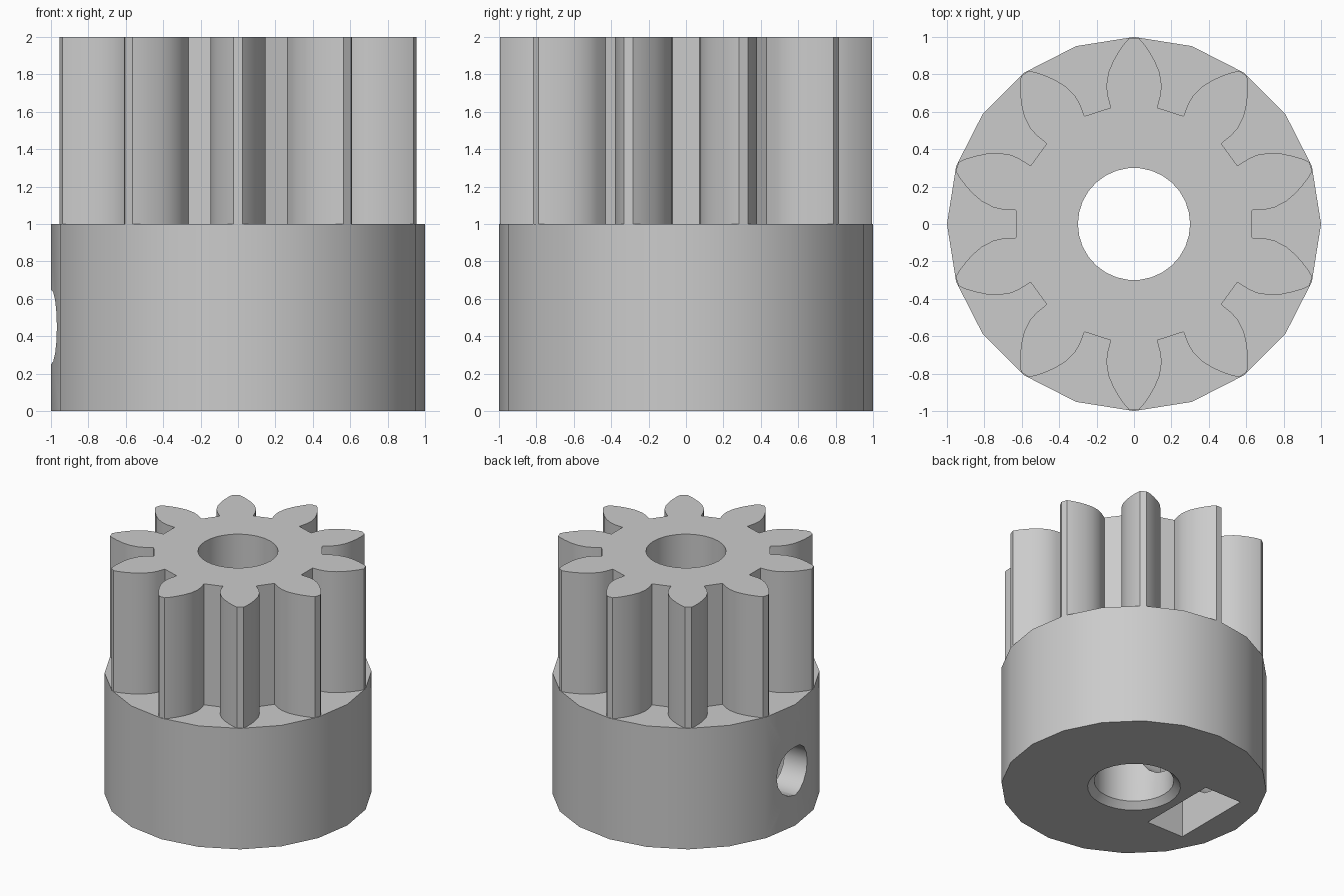
import bpy, bmesh, math
from mathutils import Matrix

cube = bpy.data.objects.get("Cube")
if cube:
    bpy.data.objects.remove(cube, do_unlink=True)

metal = bpy.data.materials.new("plain_grey")
metal.use_nodes = True
GREY = (0.6, 0.6, 0.6, 1.0)
metal.diffuse_color = GREY
metal.node_tree.nodes["Principled BSDF"].inputs["Base Color"].default_value = GREY


def loft(name, rings):
    """Solid with capped ends through rings of equal point count."""
    bm = bmesh.new()
    loops = [[bm.verts.new(p) for p in ring] for ring in rings]
    n = len(loops[0])
    for a, b in zip(loops, loops[1:]):
        for i in range(n):
            j = (i + 1) % n
            bm.faces.new((a[i], a[j], b[j], b[i]))
    bm.faces.new(loops[0][::-1])
    bm.faces.new(loops[-1])
    bmesh.ops.recalc_face_normals(bm, faces=bm.faces)
    mesh = bpy.data.meshes.new(name)
    bm.to_mesh(mesh)
    bm.free()
    mesh.materials.append(metal)
    obj = bpy.data.objects.new(name, mesh)
    bpy.context.collection.objects.link(obj)
    return obj


def circle(r, z, n):
    return [(r * math.cos(math.tau * i / n), r * math.sin(math.tau * i / n), z)
            for i in range(n)]


def combine(target, tool, operation):
    mod = target.modifiers.new(operation, 'BOOLEAN')
    mod.operation, mod.object, mod.solver = operation, tool, 'EXACT'
    bpy.context.view_layer.objects.active = target
    bpy.ops.object.modifier_apply(modifier=mod.name)
    bpy.data.objects.remove(tool, do_unlink=True)


# Hub: twenty-sided drum
pinion = loft("pinion_gear", [circle(1, 0, 20), circle(1, 1, 20)])

# Toothed part: one half flank, mirrored and repeated ten times
flank = [(.125, .622), (.143, .69), (.148, .74), (.137, .81),
         (.112, .87), (.083, .92), (.052, .965), (.025, .994)]
tooth = flank + [(-x, y) for x, y in reversed(flank)]
outline = []
for k in range(10):
    a = math.tau * k / 10
    c, s = math.cos(a), math.sin(a)
    outline += [(x * c - y * s, x * s + y * c) for x, y in tooth]
teeth = loft("teeth", [[(x, y, z) for x, y in outline] for z in (.9, 2)])
combine(pinion, teeth, 'UNION')

# Shaft bore with a chamfered mouth underneath
bore = loft("bore", [circle(.36, -.01, 30), circle(.3, .05, 30), circle(.3, 2.1, 30)])
combine(pinion, bore, 'DIFFERENCE')

# Captive nut pocket open at the bottom
pocket = loft("nut_pocket", [[(x, y, z) for x, y in
                              ((-.76, -.34), (-.42, -.34), (-.42, .34), (-.76, .34))]
                             for z in (-.1, .79)])
combine(pinion, pocket, 'DIFFERENCE')

# Set screw hole from the side into the bore
screw = loft("screw_hole", [circle(.2, -1.2, 16), circle(.2, -.1, 16)])
screw.data.transform(Matrix.Translation((0, 0, .45)) @ Matrix.Rotation(math.pi / 2, 4, 'Y'))
combine(pinion, screw, 'DIFFERENCE')

# Soft curved walls, crisp edges
bpy.ops.object.select_all(action='DESELECT')
pinion.select_set(True)
bpy.context.view_layer.objects.active = pinion
bpy.ops.object.shade_smooth_by_angle(angle=math.radians(30))
